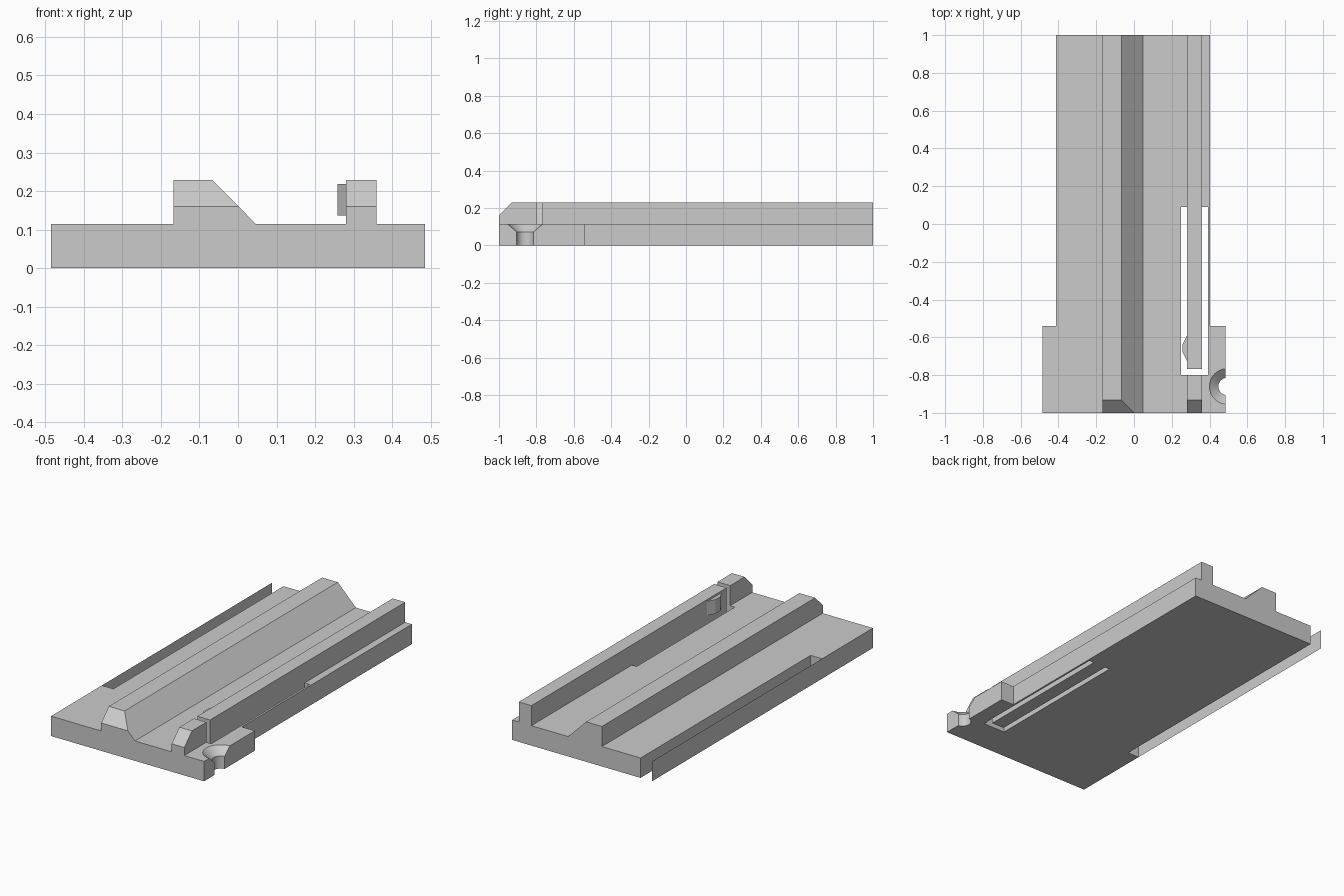
import bpy, bmesh, math

cube = bpy.data.objects.get("Cube")
if cube:
    bpy.data.objects.remove(cube, do_unlink=True)

grey = bpy.data.materials.new("plain grey")
grey.use_nodes = True
COLOUR = (0.6, 0.6, 0.6, 1)
grey.diffuse_color = COLOUR
grey.node_tree.nodes["Principled BSDF"].inputs["Base Color"].default_value = COLOUR

SIDE, BASE_H, TOP = 0.485, 0.114, 0.229
STEP_Y = -0.54


def prism(name, points, axis, start, end):
    """Extrude a 2D outline along an axis: y takes (x, z), z takes (x, y), x takes (y, z)."""
    place = {"x": lambda a, b, t: (t, a, b),
             "y": lambda a, b, t: (a, t, b),
             "z": lambda a, b, t: (a, b, t)}[axis]
    bm = bmesh.new()
    near = [bm.verts.new(place(a, b, start)) for a, b in points]
    far = [bm.verts.new(place(a, b, end)) for a, b in points]
    bm.faces.new(near)
    bm.faces.new(far)
    for i in range(len(near)):
        j = (i + 1) % len(near)
        bm.faces.new((near[i], near[j], far[j], far[i]))
    bmesh.ops.recalc_face_normals(bm, faces=bm.faces)
    return finish(name, bm)


def finish(name, bm):
    mesh = bpy.data.meshes.new(name)
    bm.to_mesh(mesh)
    bm.free()
    mesh.materials.append(grey)
    obj = bpy.data.objects.new(name, mesh)
    bpy.context.collection.objects.link(obj)
    return obj


def box(name, x0, x1, y0, y1, z0=-0.1, z1=0.4):
    return prism(name, [(x0, y0), (x1, y0), (x1, y1), (x0, y1)], "z", z0, z1)


def cut(target, cutter):
    cutter.hide_render = True
    mod = target.modifiers.new("cut", "BOOLEAN")
    mod.operation, mod.solver, mod.object = "DIFFERENCE", "EXACT", cutter
    bpy.context.view_layer.objects.active = target
    bpy.ops.object.modifier_apply(modifier=mod.name)
    bpy.data.objects.remove(cutter, do_unlink=True)


# Base plate with the sloped ridge and the narrow rail in one section
section = [(-SIDE, 0), (SIDE, 0), (SIDE, BASE_H),
           (0.36, BASE_H), (0.36, TOP), (0.28, TOP), (0.28, BASE_H),
           (0.047, BASE_H), (-0.067, TOP), (-0.167, TOP), (-0.167, BASE_H),
           (-SIDE, BASE_H)]
body = prism("rail_plate", section, "y", -1, 1)

# Narrower sides behind the front flanges
cut(body, box("left_step", 0.402, 0.6, STEP_Y, 1.1))
cut(body, box("right_step", -0.6, -0.412, STEP_Y, 1.1))

# Slots that free the spring finger
slot = [(0.25, -0.8), (0.391, -0.8), (0.391, 0.09), (0.36, 0.09),
        (0.36, -0.768), (0.28, -0.768), (0.28, 0.09), (0.25, 0.09)]
cut(body, prism("finger_slot", slot, "z", -0.1, 0.4))

# Sloping front ends of both rails
cut(body, prism("front_bevel", [(-1.1, 0.06), (-0.83, 0.33), (-1.1, 0.33)], "x", -0.6, 0.6))

# Countersunk screw notch in the left flange
bm = bmesh.new()
rings = []
for r, z in ((0.046, -0.1), (0.046, 0.072), (0.094, BASE_H), (0.094, 0.3)):
    rings.append([bm.verts.new((0.493 + r * math.cos(a), -0.86 + r * math.sin(a), z))
                  for a in (math.tau * i / 48 for i in range(48))])
for low, high in zip(rings, rings[1:]):
    for i in range(48):
        j = (i + 1) % 48
        bm.faces.new((low[i], low[j], high[j], high[i]))
bm.faces.new(rings[0])
bm.faces.new(rings[-1])
bmesh.ops.recalc_face_normals(bm, faces=bm.faces)
cut(body, finish("screw_notch", bm))

body.select_set(True)
bpy.context.view_layer.objects.active = body
bpy.ops.object.shade_smooth_by_angle(angle=math.radians(25))

# Catch on the inner face of the spring finger
prism("finger_catch", [(0.281, -0.725), (0.281, -0.59), (0.258, -0.635), (0.258, -0.68)],
      "z", 0.137, 0.218)

# Thin side sheet continuing the right flange
bm = bmesh.new()
bm.faces.new([bm.verts.new((-SIDE, y, z)) for y, z in
              ((STEP_Y, 0), (STEP_Y, BASE_H), (1, BASE_H), (1, 0))])
finish("side_sheet", bm)
